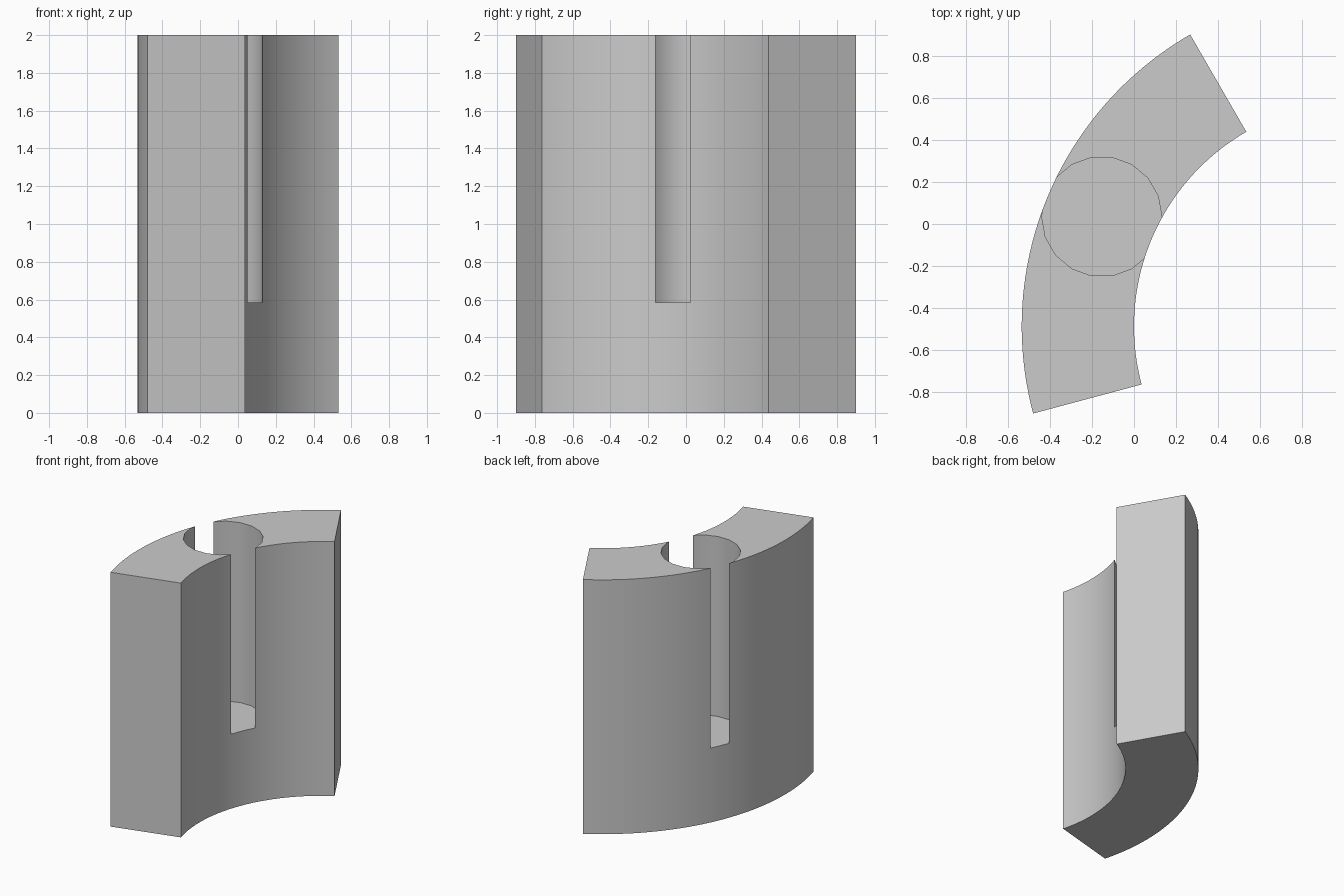
import bpy
import bmesh
from math import cos, sin, radians
from mathutils import Vector

if "Cube" in bpy.data.objects:
    bpy.data.objects.remove(bpy.data.objects["Cube"], do_unlink=True)

HEIGHT = 2.0
OUTER, INNER = 1.6, 1.0667
CENTRE = Vector((1.0667, -0.4858))
STEPS = 48
HOLE_FLOOR = 0.585


def arc(centre, radius, start, end, steps):
    """Points along a circular arc, angles in degrees."""
    angles = [radians(start + (end - start) * i / steps) for i in range(steps + 1)]
    return [centre + radius * Vector((cos(a), sin(a))) for a in angles]


def prism(name, outline, bottom, top):
    """Extrude a flat outline between two heights."""
    bm = bmesh.new()
    base = bm.faces.new([bm.verts.new((p.x, p.y, bottom)) for p in outline])
    moved = bmesh.ops.extrude_face_region(bm, geom=[base])["geom"]
    verts = [v for v in moved if isinstance(v, bmesh.types.BMVert)]
    bmesh.ops.translate(bm, verts=verts, vec=(0, 0, top - bottom))
    bmesh.ops.recalc_face_normals(bm, faces=bm.faces)
    mesh = bpy.data.meshes.new(name)
    bm.to_mesh(mesh)
    bm.free()
    obj = bpy.data.objects.new(name, mesh)
    bpy.context.collection.objects.link(obj)
    return obj


# Plain grey material
grey = bpy.data.materials.new("plain grey")
grey.use_nodes = True
colour = (0.6, 0.6, 0.6, 1.0)
grey.diffuse_color = colour
grey.node_tree.nodes["Principled BSDF"].inputs["Base Color"].default_value = colour

# Curved wall block
outline = arc(CENTRE, OUTER, 120, 195, STEPS) + arc(CENTRE, INNER, 195, 120, STEPS)
block = prism("curved_block", outline, 0, HEIGHT)
block.data.materials.append(grey)

# Blind hole, slightly wider than the wall so it opens a slot on both sides
hole = arc(Vector((-0.153, 0.035)), 0.285, 0, 360, 18)[:-1]
cutter = prism("hole_cutter", hole, HOLE_FLOOR, HEIGHT + 0.2)
cutter.data.materials.append(grey)
cutter.hide_render = True

cut = block.modifiers.new("hole", "BOOLEAN")
cut.operation = "DIFFERENCE"
cut.solver = "EXACT"
cut.object = cutter

bpy.ops.object.select_all(action="DESELECT")
block.select_set(True)
bpy.context.view_layer.objects.active = block
bpy.ops.object.modifier_apply(modifier=cut.name)
bpy.data.objects.remove(cutter, do_unlink=True)
bpy.ops.object.shade_smooth_by_angle(angle=radians(30))
